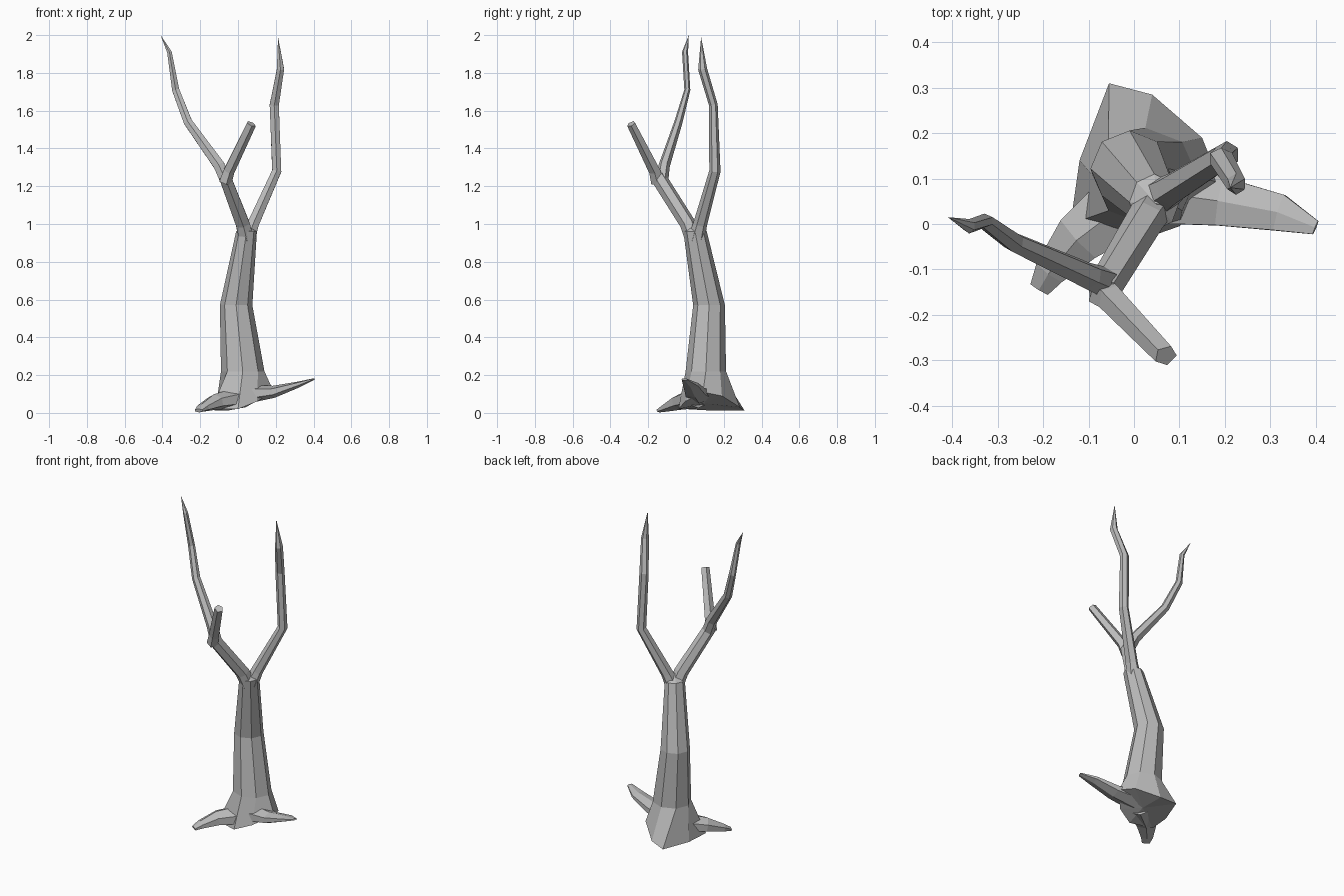
import bpy, bmesh, math
from mathutils import Vector

cube = bpy.data.objects.get("Cube")
if cube:
    bpy.data.objects.remove(cube, do_unlink=True)

bark = bpy.data.materials.new("grey_bark")
bark.use_nodes = True
GREY = (0.5, 0.5, 0.5, 1)
bark.diffuse_color = GREY
bark.node_tree.nodes["Principled BSDF"].inputs["Base Color"].default_value = GREY


def make_object(name, bm):
    bmesh.ops.recalc_face_normals(bm, faces=bm.faces)
    mesh = bpy.data.meshes.new(name)
    bm.to_mesh(mesh)
    bm.free()
    mesh.materials.append(bark)
    obj = bpy.data.objects.new(name, mesh)
    bpy.context.collection.objects.link(obj)


def bridge(bm, low, high):
    n = len(low)
    for i in range(n):
        j = (i + 1) % n
        bm.faces.new((low[i], low[j], high[j], high[i]))


def fan(bm, ring, point):
    tip = bm.verts.new(point)
    for i in range(len(ring)):
        bm.faces.new((ring[i], ring[(i + 1) % len(ring)], tip))


def limb(name, stations, sides=6, ref=(0, 1, 0), tip=None):
    """Loft rings square to a path; a station is x, y, z, half width, half depth."""
    bm = bmesh.new()
    centres = [Vector(s[:3]) for s in stations]
    ends = centres + ([Vector(tip)] if tip else [])
    rings = []
    for k, s in enumerate(stations):
        after = ends[min(k + 1, len(ends) - 1)] - centres[k]
        before = centres[k] - centres[max(k - 1, 0)]
        along = (after.normalized() + before.normalized()).normalized()
        side = along.cross(Vector(ref)).normalized()
        up = side.cross(along)
        ring = []
        for i in range(sides):
            a = math.tau * (i + 0.5) / sides
            ring.append(bm.verts.new(
                centres[k] + side * math.cos(a) * s[3] + up * math.sin(a) * s[4]))
        rings.append(ring)
    for low, high in zip(rings, rings[1:]):
        bridge(bm, low, high)
    bm.faces.new(rings[0])
    if tip:
        fan(bm, rings[-1], tip)
    else:
        bm.faces.new(rings[-1])
    make_object(name, bm)


# Trunk: uneven flared foot, then level rings leaning up to the fork
bm = bmesh.new()
foot = [(.19, .09, .11), (.15, .19, .09), (.04, .285, .03), (-.055, .31, .012),
        (-.12, .14, .012), (-.14, .0, .02), (0, -.04, .02), (.1, -.005, .06)]
rings = [[bm.verts.new(p) for p in foot]]
for x, y, z, rx, ry in [(.025, .105, .22, .115, .107), (-.01, .122, .57, .086, .084),
                        (.045, .048, .96, .055, .062)]:
    rings.append([bm.verts.new((x + rx * math.cos(a), y + ry * math.sin(a), z))
                  for a in (math.tau * i / 8 for i in range(8))])
for low, high in zip(rings, rings[1:]):
    bridge(bm, low, high)
fan(bm, rings[0], (.02, .1, .05))
fan(bm, rings[-1], (.05, .045, 1.0))
make_object("trunk", bm)

# Main branches
limb("left_branch", [(.05, .055, .92, .045, .045), (.08, .075, 1.0, .035, .037),
                     (.205, .153, 1.28, .028, .03), (.192, .145, 1.63, .028, .023),
                     (.225, .088, 1.82, .022, .024)], tip=(.212, .08, 1.99))
limb("right_branch", [(.045, .04, .92, .045, .045), (.025, .01, 1.0, .042, .042),
                      (-.07, -.148, 1.25, .036, .042)])

# Twigs growing from the right branch
limb("long_twig", [(-.06, -.13, 1.22, .035, .035), (-.1, -.115, 1.31, .034, .03),
                   (-.265, -.04, 1.54, .026, .022), (-.33, .007, 1.71, .022, .016),
                   (-.363, -.005, 1.91, .014, .016)], tip=(-.41, .015, 2.0))
limb("stub_twig", [(-.07, -.15, 1.22, .036, .036), (-.05, -.165, 1.28, .032, .032),
                   (.07, -.29, 1.53, .027, .024)], sides=5)

# Flattened roots
limb("left_root", [(.05, .07, .1, .08, .05), (.19, .05, .112, .062, .032),
                   (.32, .025, .15, .047, .016), (.4, -.008, .178, .018, .005)],
     ref=(0, 0, 1))
limb("right_root", [(0, .06, .08, .09, .055), (-.12, -.03, .058, .065, .042),
                    (-.185, -.105, .028, .04, .022), (-.208, -.143, .012, .026, .01)],
     ref=(0, 0, 1))
